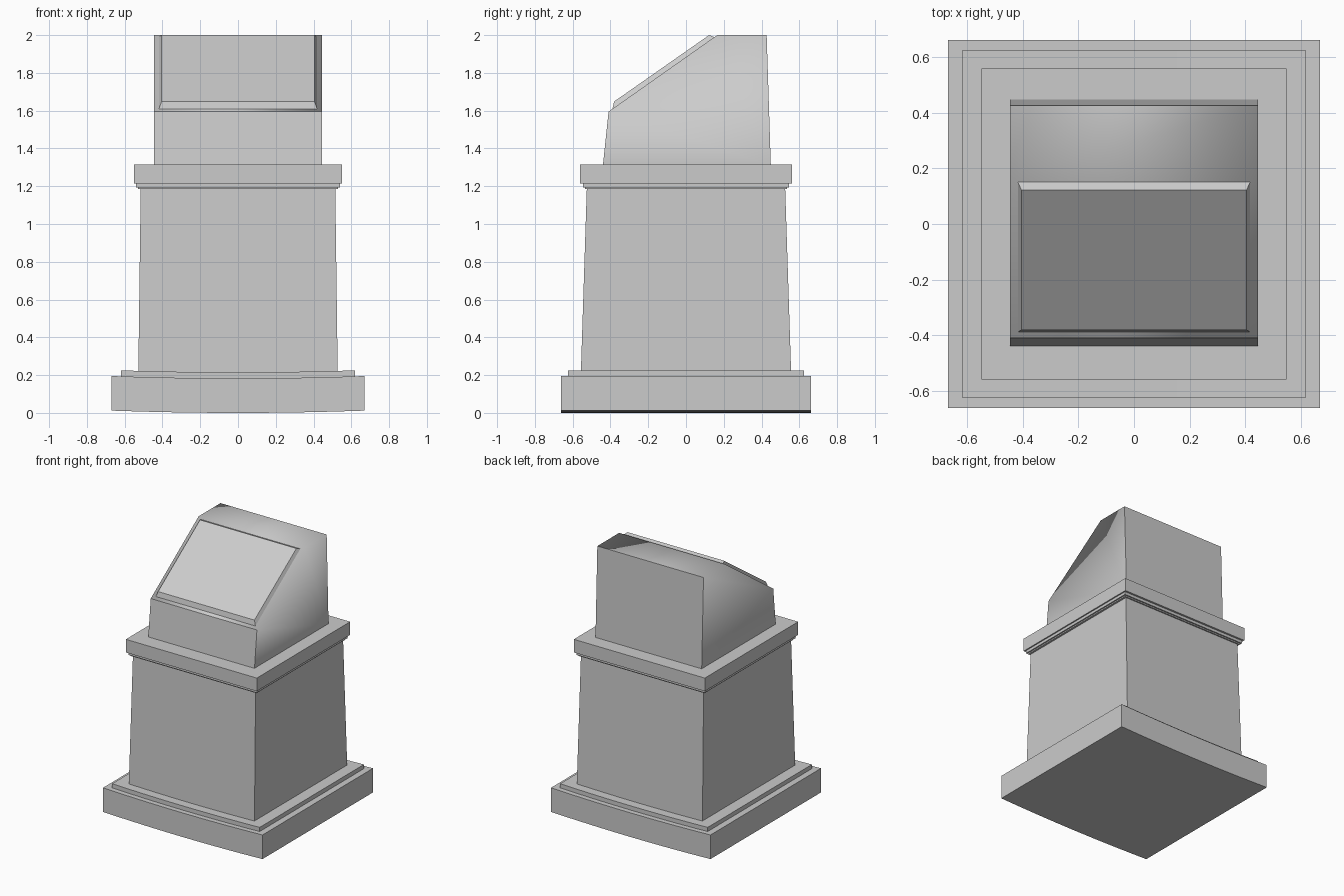
import bpy
import bmesh
from mathutils import Vector

cube = bpy.data.objects.get("Cube")
if cube:
    bpy.data.objects.remove(cube, do_unlink=True)

stone = bpy.data.materials.new("grey stone")
stone.use_nodes = True
grey = (0.6, 0.6, 0.6, 1)
stone.diffuse_color = grey
stone.node_tree.nodes["Principled BSDF"].inputs["Base Color"].default_value = grey


def finish(name, bm):
    bmesh.ops.recalc_face_normals(bm, faces=bm.faces)
    mesh = bpy.data.meshes.new(name)
    bm.to_mesh(mesh)
    bm.free()
    mesh.materials.append(stone)
    obj = bpy.data.objects.new(name, mesh)
    bpy.context.collection.objects.link(obj)
    return obj


def tapered_block(name, bottom, top, sag=0):
    """Block between two centred rectangles (half x, half y, z), optionally sagging along x."""
    bm = bmesh.new()
    bmesh.ops.create_cube(bm, size=2)
    for v in bm.verts:
        hx, hy, z = top if v.co.z > 0 else bottom
        v.co = (v.co.x * hx, v.co.y * hy, z)
    if sag:
        for i in range(1, 8):
            x = bottom[0] * (i / 4 - 1)
            bmesh.ops.bisect_plane(bm, geom=bm.verts[:] + bm.edges[:] + bm.faces[:],
                                   plane_co=(x, 0, 0), plane_no=(1, 0, 0))
        for v in bm.verts:
            v.co.z -= sag * (1 - (v.co.x / bottom[0]) ** 2)
    return finish(name, bm)


# Stepped plinth with a slight sag towards the middle
tapered_block("plinth", (0.67, 0.663, 0.012), (0.67, 0.663, 0.195), sag=0.012)
tapered_block("plinth_step", (0.62, 0.625, 0.17), (0.62, 0.625, 0.225), sag=0.01)

# Tapered shaft and its cap mouldings
tapered_block("shaft", (0.528, 0.557, 0.2), (0.515, 0.525, 1.19))
tapered_block("cap_fillet", (0.53, 0.535, 1.185), (0.53, 0.535, 1.196))
tapered_block("cap_moulding", (0.54, 0.545, 1.194), (0.54, 0.545, 1.22))
tapered_block("cap", (0.55, 0.56, 1.215), (0.55, 0.56, 1.315))

# Lectern head: side profile in (y, z) extruded across x
profile = [(-0.44, 1.31), (-0.41, 1.595), (0.165, 2.0), (0.427, 2.0), (0.449, 1.31)]
bm = bmesh.new()
side = bm.faces.new([bm.verts.new((-0.446, y, z)) for y, z in profile])
extruded = bmesh.ops.extrude_face_region(bm, geom=[side], use_keep_orig=True)
moved = [g for g in extruded["geom"] if isinstance(g, bmesh.types.BMVert)]
bmesh.ops.translate(bm, verts=moved, vec=(0.892, 0, 0))
bmesh.ops.recalc_face_normals(bm, faces=bm.faces)
# Front, back and underside keep crisp borders; the rest blends softly
for f in bm.faces:
    f.smooth = True
for f in bm.faces:
    if abs(f.normal.y) > 0.9 or f.normal.z < -0.9:
        for e in f.edges:
            e.smooth = False
finish("lectern_head", bm)

# Raised plaque on the slope, with bevelled borders
bm = bmesh.new()
rings = []
for hx, low, high in [(0.42, (-0.39, 1.605), (0.155, 1.988)),
                      (0.405, (-0.381, 1.648), (0.122, 2.0))]:
    corners = [(-hx, *low), (hx, *low), (hx, *high), (-hx, *high)]
    rings.append([bm.verts.new(Vector(c)) for c in corners])
lower, upper = rings
bm.faces.new(lower)
bm.faces.new(upper)
for i in range(4):
    j = (i + 1) % 4
    bm.faces.new((lower[i], lower[j], upper[j], upper[i]))
finish("plaque", bm)
